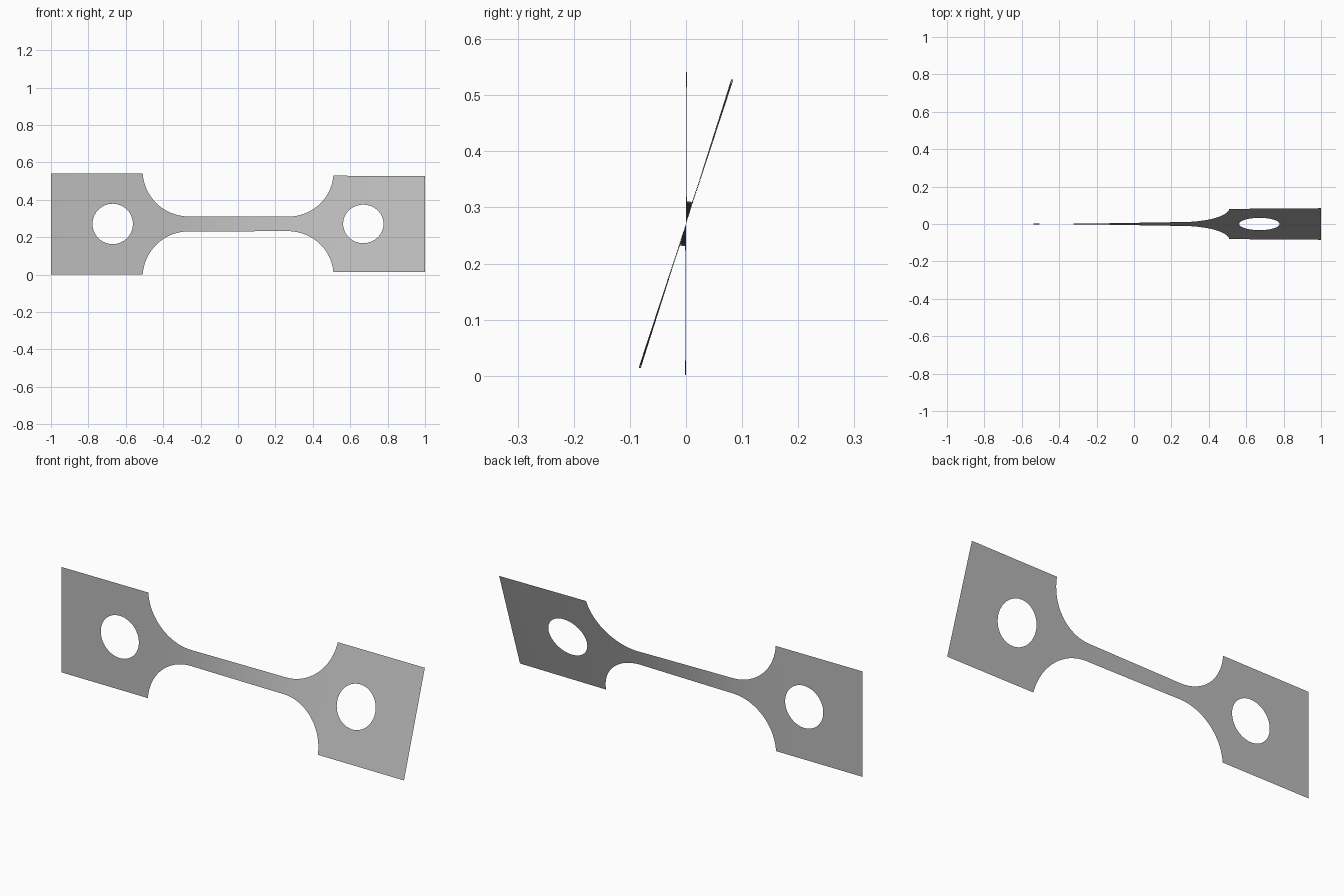
import bpy, bmesh
from math import sin, cos, pi, radians, sqrt

cube = bpy.data.objects.get("Cube")
if cube:
    bpy.data.objects.remove(cube, do_unlink=True)

HALF, GAUGE, MID = 0.27, 0.04, 0.271       # grip and neck half widths, axis height
GRIP, HOLE_X, HOLE_R = 0.51, 0.67, 0.108   # inner grip edge, bolt hole
ARC_X, ARC_R = 0.264, 0.246                # fillet start and radius

# Twist along the length: strong in the neck, slight in the grips
TWIST = [(-1, 0), (-GRIP, 0.3), (-0.38, 0.8), (-0.27, 2.4),
         (0.27, 15.4), (0.38, 16.9), (GRIP, 17.4), (1, 18.2)]


def twist(x):
    for (x0, a0), (x1, a1) in zip(TWIST, TWIST[1:]):
        if x <= x1:
            return radians(a0 + (a1 - a0) * (x - x0) / (x1 - x0))
    return radians(TWIST[-1][1])


def strip(bm, columns):
    """Ruled band through columns of (x, low, high), twisted about the x axis."""
    last = None
    for x, low, high in columns:
        a = twist(x)
        pair = [bm.verts.new((x, h * sin(a), MID + h * cos(a))) for h in (low, high)]
        if last:
            bm.faces.new((last[0], pair[0], pair[1], last[1]))
        last = pair


def steps(start, end, count):
    return [start + (end - start) * i / count for i in range(count + 1)]


bm = bmesh.new()

# Straight neck
strip(bm, [(x, -GAUGE, GAUGE) for x in steps(-ARC_X, ARC_X, 24)])

for side in (-1, 1):
    # Round fillet from neck to grip
    end = (HALF - GAUGE - ARC_R) / ARC_R
    fillet = []
    for t in steps(0, pi / 2, 20):
        rise = min(ARC_R * (1 - cos(t)), HALF - GAUGE)
        reach = ARC_X + ARC_R * sin(t)
        fillet.append((side * reach, -GAUGE - rise, GAUGE + rise))
    # The last column meets the grip corner
    fillet[-1] = (side * GRIP, -HALF, HALF)
    strip(bm, fillet)

    # Grip plate on both sides of the hole
    for x0, x1 in ((GRIP, HOLE_X - HOLE_R), (HOLE_X + HOLE_R, 1)):
        for low, high in ((-HALF, 0), (0, HALF)):
            strip(bm, [(side * x, low, high) for x in steps(x0, x1, 4)])

    # Grip plate above and below the hole
    ring = [(side * (HOLE_X - HOLE_R * cos(t)), HOLE_R * sin(t)) for t in steps(0, pi, 32)]
    strip(bm, [(x, h, HALF) for x, h in ring])
    strip(bm, [(x, -HALF, -h) for x, h in ring])

bmesh.ops.remove_doubles(bm, verts=bm.verts, dist=0.0005)
bmesh.ops.recalc_face_normals(bm, faces=bm.faces)
# Face the sheet towards the front
if sum(f.normal.y * f.calc_area() for f in bm.faces) > 0:
    bmesh.ops.reverse_faces(bm, faces=bm.faces)

mesh = bpy.data.meshes.new("twisted_test_strip")
bm.to_mesh(mesh)
bm.free()
strip_obj = bpy.data.objects.new("twisted_test_strip", mesh)
bpy.context.collection.objects.link(strip_obj)

# Plain grey metal
grey = bpy.data.materials.new("plain_grey")
grey.use_nodes = True
colour = (0.5, 0.5, 0.5, 1)
grey.diffuse_color = colour
grey.node_tree.nodes["Principled BSDF"].inputs["Base Color"].default_value = colour
mesh.materials.append(grey)

bpy.context.view_layer.objects.active = strip_obj
strip_obj.select_set(True)
bpy.ops.object.shade_smooth_by_angle()
